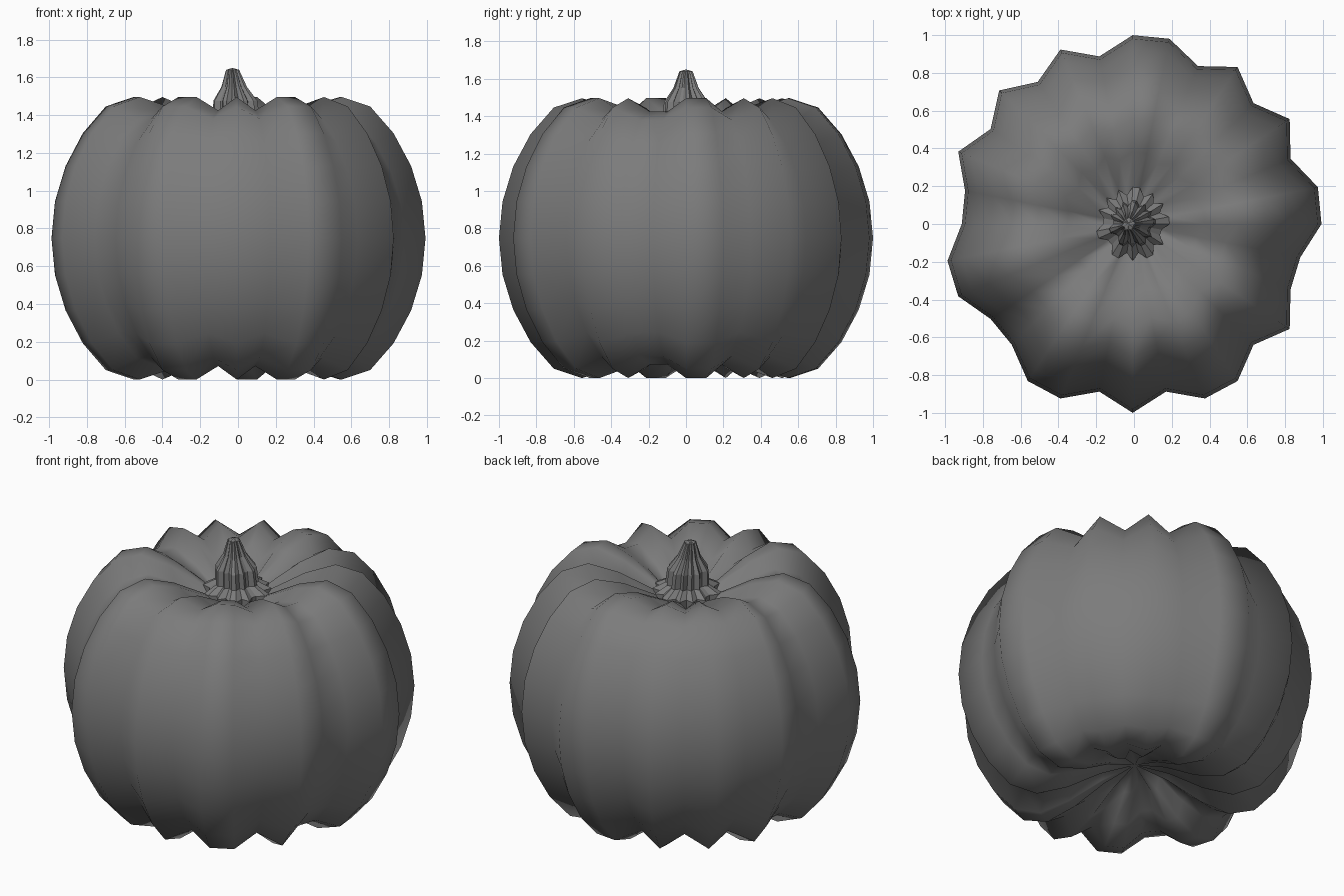
import bpy, bmesh, math

if "Cube" in bpy.data.objects:
    bpy.data.objects.remove(bpy.data.objects["Cube"])

# ridge (1) / groove (0) pattern, clockwise from +y, 32 segments
PATTERN = "11010101100101101011001100101010"
N = len(PATTERN)
MID = 0.748
SHIFT = -0.007

# Dark grey surface
grey = bpy.data.materials.new("dark_grey")
grey.diffuse_color = (0.2, 0.2, 0.2, 1)
grey.use_nodes = True
grey.node_tree.nodes["Principled BSDF"].inputs["Base Color"].default_value = grey.diffuse_color


def ring_points(r, z, groove, lean=0.0, mid=None):
    """Ridged ring; with mid given, grooves also pull toward that height."""
    pts = []
    for k in range(N):
        a = math.pi / 2 - 2 * math.pi * k / N
        s = 1.0 if PATTERN[k] == "1" else groove
        h = z if mid is None else mid + (z - mid) * s
        pts.append((math.cos(a) * r * s + lean + SHIFT, math.sin(a) * r * s, h))
    return pts


def loft(name, rings, smooth, start=None, end=None):
    """Skin rings of points, with optional pole points at both ends."""
    bm = bmesh.new()
    rows = [[bm.verts.new(p) for p in ring] for ring in rings]
    for a, b in zip(rows, rows[1:]):
        for k in range(N):
            j = (k + 1) % N
            bm.faces.new((a[k], a[j], b[j], b[k]))
    for pole, row in ((start, rows[0]), (end, rows[-1])):
        if pole:
            v = bm.verts.new(pole)
            for k in range(N):
                bm.faces.new((v, row[k], row[(k + 1) % N]))
    bmesh.ops.recalc_face_normals(bm, faces=bm.faces)
    for f in bm.faces:
        f.smooth = smooth
    me = bpy.data.meshes.new(name)
    bm.to_mesh(me)
    bm.free()
    me.materials.append(grey)
    ob = bpy.data.objects.new(name, me)
    bpy.context.collection.objects.link(ob)
    return ob


# Pumpkin body: dented sphere, grooves pulled toward the centre
half = [(0.195, 0.595), (0.383, 0.695), (0.556, 0.748), (0.707, 0.698),
        (0.831, 0.556), (0.924, 0.382), (0.981, 0.195)]
profile = half + [(1.0, 0)] + [(r, -z) for r, z in reversed(half)]
loft("pumpkin_body",
     [ring_points(r, MID + z, 0.905, mid=MID) for r, z in profile],
     True, (SHIFT, 0, 1.28), (SHIFT, 0, 0.22))

# Ribbed stem: (radius, height, lean in x)
stem = [(0.195, 1.28, 0), (0.195, 1.345, 0), (0.125, 1.385, -0.003),
        (0.118, 1.475, -0.008), (0.068, 1.55, -0.014), (0.035, 1.64, -0.022)]
loft("stem", [ring_points(r, z, 0.8, lean) for r, z, lean in stem],
     False, None, (-0.03, 0, 1.65))
